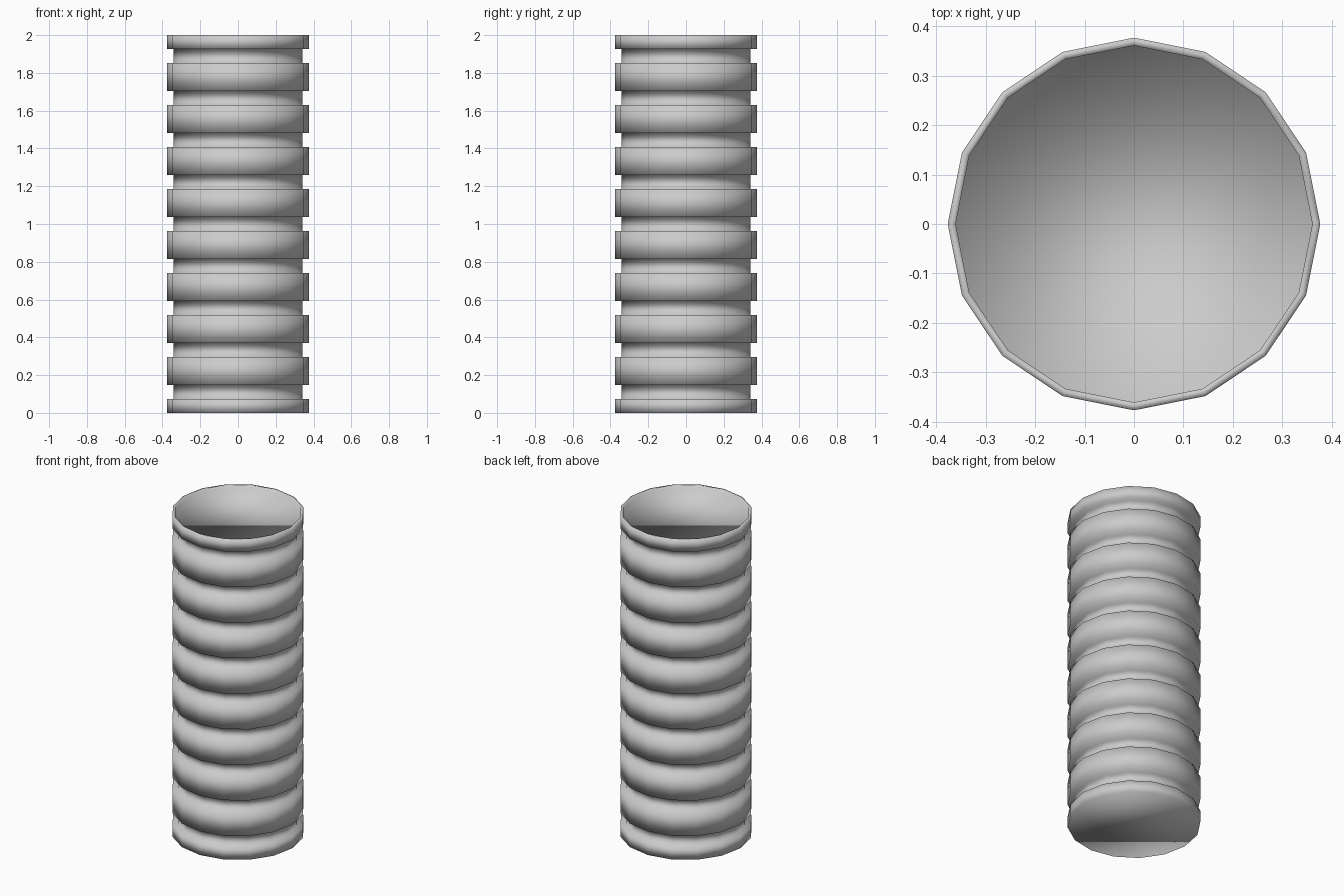
import bpy, bmesh
from math import cos, sin, tau

if "Cube" in bpy.data.objects:
    bpy.data.objects.remove(bpy.data.objects["Cube"])

SIDES = 16
R_BAND, R_GROOVE, R_RECESS = 0.377, 0.342, 0.361
HEIGHT, PERIODS = 2.0, 9
STEP = HEIGHT / (PERIODS * 3)      # groove is one step, band is two

# Stepped profile from bottom to top
profile = [(R_BAND, 0.0)]
for i in range(PERIODS):
    low, high = (3 * i + 1) * STEP, (3 * i + 2) * STEP
    profile += [(R_BAND, low), (R_GROOVE, low), (R_GROOVE, high), (R_BAND, high)]
# Top rim with a shallow recess
profile += [(R_BAND, HEIGHT), (R_RECESS, HEIGHT), (R_RECESS, HEIGHT - 0.015)]

# Sweep the profile around z
bm = bmesh.new()
rings = [[bm.verts.new((r * cos(tau * k / SIDES), r * sin(tau * k / SIDES), z))
          for k in range(SIDES)] for r, z in profile]
for a, b in zip(rings, rings[1:]):
    for k in range(SIDES):
        n = (k + 1) % SIDES
        bm.faces.new((a[k], a[n], b[n], b[k]))

# Bottom cap and recessed top
bm.faces.new(rings[0][::-1])
bm.faces.new(rings[-1])
for f in bm.faces:
    f.smooth = True

mesh = bpy.data.meshes.new("ribbed_column")
bm.to_mesh(mesh)
bm.free()
column = bpy.data.objects.new("ribbed_column", mesh)
bpy.context.collection.objects.link(column)
